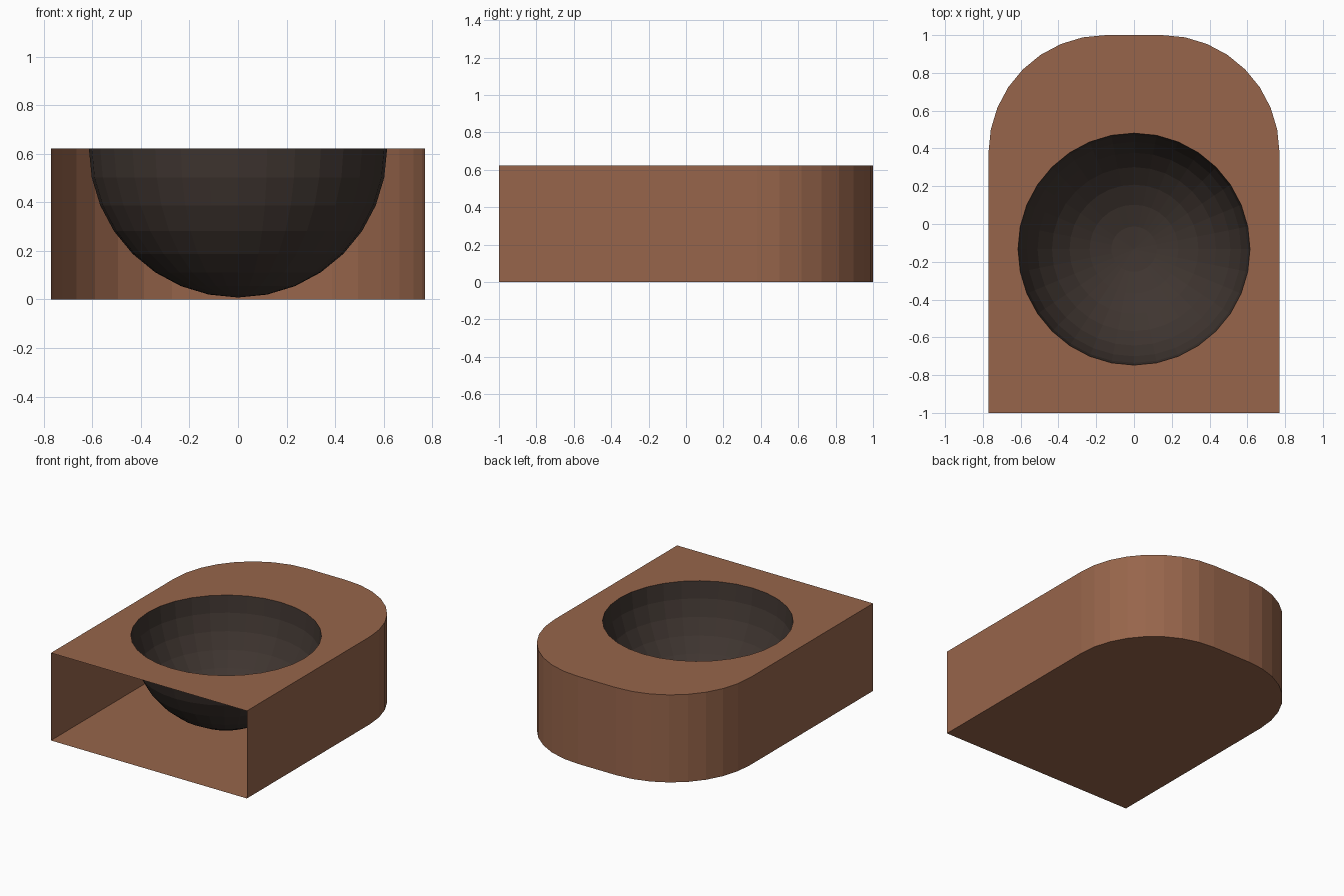
import bpy, bmesh, math
from mathutils import Vector

if "Cube" in bpy.data.objects:
    bpy.data.objects.remove(bpy.data.objects["Cube"])

W, L, H = 0.77, 1.0, 0.622      # half width, half length, height
CORNER_R, CORNER_STEPS = 0.62, 8
BOWL_R, BOWL_Y, SEGS, RINGS = 0.614, -0.133, 32, 8


def material(name, rgb):
    m = bpy.data.materials.new(name)
    m.diffuse_color = (*rgb, 1)
    m.use_nodes = True
    m.node_tree.nodes["Principled BSDF"].inputs["Base Color"].default_value = m.diffuse_color
    return m


def finish(bm, name, mat):
    me = bpy.data.meshes.new(name)
    bm.to_mesh(me)
    bm.free()
    me.materials.append(mat)
    ob = bpy.data.objects.new(name, me)
    bpy.context.collection.objects.link(ob)
    return ob


def circle(bm, r, z):
    return [bm.verts.new((r * math.cos(2 * math.pi * i / SEGS),
                          BOWL_Y + r * math.sin(2 * math.pi * i / SEGS), z))
            for i in range(SEGS)]


# Outline of the basin, counter-clockwise from the front right corner
right = [(W, -L)]
for i in range(CORNER_STEPS + 1):
    a = math.pi / 2 * i / CORNER_STEPS
    right.append((W - CORNER_R + CORNER_R * math.cos(a),
                  L - CORNER_R + CORNER_R * math.sin(a)))
outline = right + [(-x, y) for x, y in reversed(right)]
n = len(outline)

# Casing: floor, side walls and pierced top, open at the front
bm = bmesh.new()
low = [bm.verts.new((x, y, 0)) for x, y in outline]
high = [bm.verts.new((x, y, H)) for x, y in outline]
bm.faces.new(low[::-1])
for i in range(n - 1):
    bm.faces.new((low[i], low[i + 1], high[i + 1], high[i]))
rim = circle(bm, BOWL_R, H)
edges = []
for loop in (high, rim):
    for i, v in enumerate(loop):
        w = loop[(i + 1) % len(loop)]
        edges.append(bm.edges.get((v, w)) or bm.edges.new((v, w)))
bmesh.ops.triangle_fill(bm, edges=edges, use_beauty=True,
                        use_dissolve=False, normal=Vector((0, 0, 1)))
bm.normal_update()
for f in bm.faces:
    if all(v.co.z > H - 1e-4 for v in f.verts) and f.normal.z < 0:
        f.normal_flip()
finish(bm, "casing", material("terracotta", (0.31, 0.13, 0.07)))

# Bowl: faceted lower hemisphere hanging from the hole
bm = bmesh.new()
rings = []
for k in range(RINGS):
    a = math.pi / 2 * k / RINGS
    rings.append(circle(bm, BOWL_R * math.cos(a), H - BOWL_R * math.sin(a)))
pole = bm.verts.new((0, BOWL_Y, H - BOWL_R))
for i in range(SEGS):
    j = (i + 1) % SEGS
    for up, down in zip(rings, rings[1:]):
        bm.faces.new((up[j], up[i], down[i], down[j]))
    bm.faces.new((rings[-1][j], rings[-1][i], pole))
bm.normal_update()
if sum(f.normal.z for f in bm.faces) < 0:
    bmesh.ops.reverse_faces(bm, faces=bm.faces[:])
finish(bm, "bowl", material("dark_bowl", (0.05, 0.036, 0.03)))
